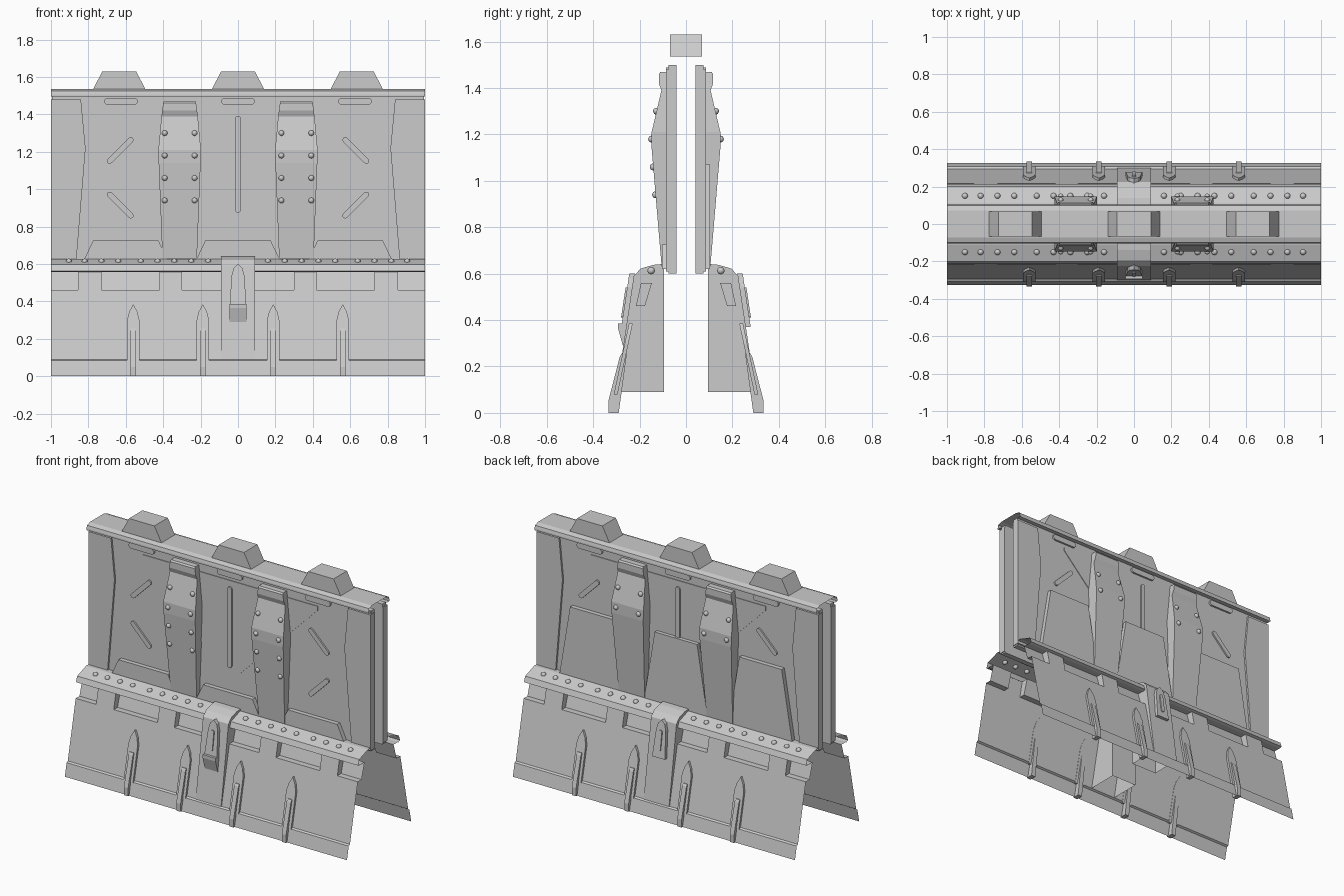
import bpy, bmesh, math
from mathutils import Matrix

if "Cube" in bpy.data.objects:
    bpy.data.objects.remove(bpy.data.objects["Cube"])


def make(name, verts, faces, smooth=False):
    bm = bmesh.new()
    vs = [bm.verts.new(v) for v in verts]
    for f in faces:
        bm.faces.new([vs[i] for i in f])
    bmesh.ops.recalc_face_normals(bm, faces=bm.faces)
    return finish(name, bm, smooth)


def finish(name, bm, smooth=False):
    me = bpy.data.meshes.new(name)
    bm.to_mesh(me)
    bm.free()
    for p in me.polygons:
        p.use_smooth = smooth
    ob = bpy.data.objects.new(name, me)
    bpy.context.collection.objects.link(ob)
    return ob


def sweep(name, prof, x0, x1, s, closed=False, caps=(False, False)):
    """Sweep a (depth, z) profile along x on side s (-1 front, 1 back)."""
    n = len(prof)
    verts = [(x, s * d, z) for x in (x0, x1) for d, z in prof]
    faces = [(i, (i + 1) % n, (i + 1) % n + n, i + n) for i in range(n if closed else n - 1)]
    if caps[0]:
        faces.append(range(n))
    if caps[1]:
        faces.append(range(n, 2 * n))
    return make(name, verts, faces)


def plate(name, pts, base, thick, s):
    """Plate with an (x, z) outline; base is the depth as a number or function of z."""
    f = base if callable(base) else (lambda z: base)
    n = len(pts)
    verts = [(x, s * (f(z) + t), z) for t in (0, thick) for x, z in pts]
    faces = [(i, (i + 1) % n, (i + 1) % n + n, i + n) for i in range(n)]
    return make(name, verts, faces + [range(n), range(n, 2 * n)])


def capsule(cx, cz, length, width, angle):
    r, h, out = width / 2, (length - width) / 2, []
    for side in (1, -1):
        for k in range(7):
            a = -math.pi / 2 + math.pi * k / 6
            u, v = side * (h + r * math.cos(a)), side * r * math.sin(a)
            out.append((cx + u * math.cos(angle) - v * math.sin(angle),
                        cz + u * math.sin(angle) + v * math.cos(angle)))
    return out


def rivets(name, places, r):
    bm = bmesh.new()
    for p in places:
        bmesh.ops.create_uvsphere(bm, u_segments=12, v_segments=8, radius=r,
                                  matrix=Matrix.Translation(p))
    finish(name, bm, True)


def flip(pts, m):
    return [(m * x, z) for x, z in pts]


def skirt_d(z):
    return 0.194 + (0.56 - z) * 0.215


def bracket_d(z):
    return 0.225 + (0.59 - z) * 0.15


# pillar sections: z, half width, depth
PILLAR = [(0.63, 0.092, 0.105), (1.14, 0.112, 0.148), (1.21, 0.114, 0.148),
          (1.39, 0.097, 0.106), (1.42, 0.093, 0.117), (1.46, 0.088, 0.117), (1.47, 0.086, 0.11)]


def pillar_d(z):
    for (a, _, da), (b, _, db) in zip(PILLAR, PILLAR[1:]):
        if a <= z <= b:
            return da + (db - da) * (z - a) / (b - a)


for s, side in ((-1, "front"), (1, "back")):
    # upper wall and raised end strips
    sweep(side + "_wall_panel", [(0.04, 0.6), (0.075, 0.6), (0.075, 1.5), (0.04, 1.5)],
          -0.995, 0.995, s, True, (True, True))
    for m in (-1, 1):
        plate(side + "_end_strip", flip([(1, 0.61), (1, 1.48), (0.84, 1.48), (0.815, 1.22),
                                         (0.865, 0.61)], m), 0.04, 0.047, s)

    # wall decoration: V plate, slots and diagonal bars
    plate(side + "_v_plate", [(-0.62, 1.43), (0.62, 1.43), (0.62, 1.405), (0.04, 0.822),
                              (0, 0.815), (-0.04, 0.822), (-0.62, 1.405)], 0.073, 0.006, s)
    plate(side + "_centre_slot", capsule(0, 1.133, 0.52, 0.03, math.pi / 2), 0.075, 0.014, s)
    for x in (-0.625, 0, 0.625):
        plate(side + "_top_slot", capsule(x, 1.47, 0.18, 0.036, 0), 0.073, 0.014, s)
    for m in (-1, 1):
        for z, a in ((1.207, -1), (0.915, 1)):
            plate(side + "_diagonal_bar", capsule(0.63 * m, z, 0.19, 0.03, a * m * math.pi / 4),
                  0.073, 0.012, s)

    # trapezoid guards: low at the front, tall at the back
    top, w1, w0 = (0.725, 0.175, 0.225) if s < 0 else (1.07, 0.15, 0.225)
    for x in (-0.6, 0, 0.6):
        plate(side + "_trapezoid_guard", [(x - w0, 0.62), (x + w0, 0.62), (x + w1, top),
                                          (x - w1, top)], 0.073, 0.03, s)

    # pillars with rivets
    spots = []
    for cx in (-0.312, 0.312):
        verts, faces = [], []
        for z, w, d in PILLAR:
            verts += [(cx - w, s * 0.07, z), (cx - w, s * d, z), (cx + w, s * d, z), (cx + w, s * 0.07, z)]
        for k in range(len(PILLAR) - 1):
            faces += [(4 * k + i, 4 * k + (i + 1) % 4, 4 * k + 4 + (i + 1) % 4, 4 * k + 4 + i)
                      for i in range(4)]
        e = 4 * len(PILLAR) - 4
        make(side + "_pillar", verts, faces + [(0, 1, 2, 3), (e, e + 1, e + 2, e + 3)])
        for z in ((1.3, 1.18, 1.06, 0.94) if s < 0 else (1.3, 1.18)):
            spots += [(cx + o, s * pillar_d(z), z) for o in (-0.08, 0.08)]
    rivets(side + "_pillar_rivets", spots, 0.015)

    # sloping rivet ledge
    sweep(side + "_ledge", [(0.075, 0.628), (0.11, 0.628), (0.2, 0.597), (0.213, 0.563), (0.194, 0.557)],
          -1, 1, s)
    rivets(side + "_ledge_rivets", [(m * x, s * 0.15, 0.613) for m in (-1, 1) for x in
           (0.16, 0.25, 0.34, 0.43, 0.52, 0.64, 0.73, 0.82, 0.904)], 0.016)

    # skirt: piers, pockets and lower sheet with flared hem
    for a, b in ((-0.855, -0.73), (-0.42, -0.3), (-0.09, 0.09), (0.3, 0.42), (0.73, 0.855)):
        sweep(side + "_pier", [(0.194, 0.56), (skirt_d(0.46), 0.46)], a, b, s)
    for a, b in ((-1, -0.855), (-0.73, -0.42), (-0.3, -0.09), (0.09, 0.3), (0.42, 0.73), (0.855, 1)):
        sweep(side + "_pocket", [(0.194, 0.56), (0.147, 0.56), (0.177, 0.46), (skirt_d(0.46), 0.46)],
              a, b, s, False, (a > -1, b < 1))
    sweep(side + "_skirt", [(skirt_d(0.46), 0.46), (skirt_d(0.09), 0.09), (0.307, 0.083), (0.325, 0)],
          -1, 1, s)

    # spade fins with ribs
    for x in (-0.56, -0.188, 0.188, 0.56):
        plate(side + "_fin", [(x - 0.033, 0.08), (x + 0.033, 0.08), (x + 0.033, 0.3),
                              (x + 0.022, 0.345), (x, 0.385), (x - 0.022, 0.345), (x - 0.033, 0.3)],
              lambda z: skirt_d(z) - 0.002, 0.016, s)
        sweep(side + "_fin_rib", [(0.335, 0), (0.335, 0.05), (0.286, 0.24), (0.278, 0.255),
                                  (0.255, 0.255), (0.29, 0)], x - 0.015, x + 0.015, s, True, (True, True))

    # hollow centre bracket
    sweep(side + "_bracket", [(0.095, 0.09), (0.095, 0.642), (0.14, 0.638), (0.195, 0.622),
                              (0.225, 0.59), (bracket_d(0.09), 0.09)],
          -0.09, 0.09, s, False, (True, True))

    # clasp on the bracket
    low = 0.37
    plate(side + "_clasp", [(-0.045, low), (0.045, low), (0.034, 0.54), (0.022, 0.58), (0, 0.6),
                            (-0.022, 0.58), (-0.034, 0.54)],
          lambda z: bracket_d(z) - 0.004, 0.025, s)
    plate(side + "_clasp_slot", capsule(0, 0.475, 0.13, 0.024, math.pi / 2),
          lambda z: bracket_d(z) + 0.01, 0.018, s)
    if s < 0:
        sweep("clasp_foot", [(0.25, 0.385), (0.293, 0.385), (0.293, 0.365), (0.272, 0.29), (0.25, 0.29)],
              -0.046, 0.046, s, True, (True, True))

# folded top cap
half = [(0.078, 1.496), (0.105, 1.496), (0.105, 1.506), (0.1, 1.525), (0.072, 1.535)]
sweep("top_cap", half + [(-d, z) for d, z in reversed(half)], -1, 1, 1)

# tapered blocks on top
for x in (-0.635, 0, 0.635):
    plate("top_block", [(x - 0.14, 1.535), (x + 0.14, 1.535), (x + 0.09, 1.63), (x - 0.09, 1.63)],
          -0.068, 0.136, 1)
